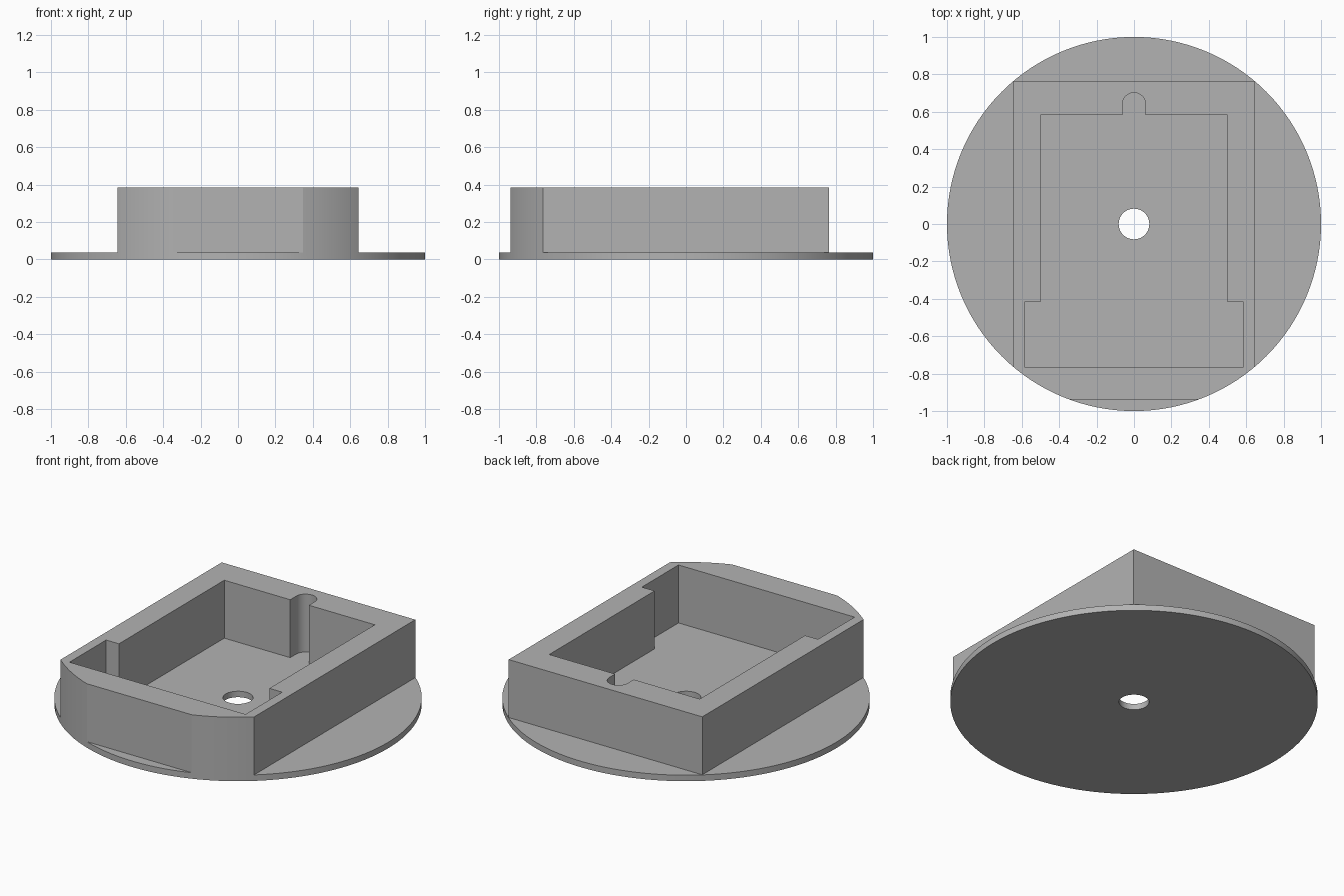
import bpy, bmesh
from math import sin, cos, pi

if "Cube" in bpy.data.objects:
    bpy.data.objects.remove(bpy.data.objects["Cube"])

FLANGE_TOP, TOP = 0.036, 0.384
HALF_W, BACK, FRONT = 0.643, 0.764, -0.937

grey = bpy.data.materials.new("plain grey")
grey.use_nodes = True
grey.diffuse_color = (0.45, 0.45, 0.45, 1)
grey.node_tree.nodes["Principled BSDF"].inputs["Base Color"].default_value = grey.diffuse_color


def arc(radius, start, end, steps, cy=0):
    angles = [start + (end - start) * i / steps for i in range(steps + 1)]
    return [(radius * cos(a), cy + radius * sin(a)) for a in angles]


def circle(radius, steps):
    return arc(radius, 0, 2 * pi, steps)[:-1]


def rectangle(x0, x1, y0, y1):
    return [(x0, y0), (x1, y0), (x1, y1), (x0, y1)]


def prism(name, outline, z0, z1):
    """Extrude a closed outline from z0 to z1."""
    bm = bmesh.new()
    base = bm.faces.new([bm.verts.new((x, y, z0)) for x, y in outline])
    side = bmesh.ops.extrude_face_region(bm, geom=[base])
    bmesh.ops.translate(bm, vec=(0, 0, z1 - z0),
                        verts=[v for v in side["geom"] if isinstance(v, bmesh.types.BMVert)])
    bmesh.ops.recalc_face_normals(bm, faces=bm.faces[:])
    mesh = bpy.data.meshes.new(name)
    bm.to_mesh(mesh)
    bm.free()
    mesh.materials.append(grey)
    obj = bpy.data.objects.new(name, mesh)
    bpy.context.collection.objects.link(obj)
    return obj


def cut(body, outline, z0, z1):
    """Subtract a prism from the body, then discard the cutter."""
    cutter = prism("cutter", outline, z0, z1)
    cutter.hide_render = True
    mod = body.modifiers.new("cut", "BOOLEAN")
    mod.operation, mod.solver, mod.object = "DIFFERENCE", "EXACT", cutter
    bpy.context.view_layer.objects.active = body
    bpy.ops.object.modifier_apply(modifier=mod.name)
    bpy.data.objects.remove(cutter)


# Round solid, trimmed to a rectangular housing above the thin flange
body = prism("flanged_housing", circle(1, 128), 0, TOP)
for trim in (rectangle(HALF_W, 2, -2, 2), rectangle(-2, -HALF_W, -2, 2),
             rectangle(-2, 2, BACK, 2), rectangle(-2, 2, -2, FRONT)):
    cut(body, trim, FLANGE_TOP, 1)

# Stepped pocket with a rounded cable notch at the back
right_side = [(0.585, -0.764), (0.585, -0.416), (0.5, -0.416), (0.5, 0.584), (0.062, 0.584)]
left_side = [(-x, y) for x, y in reversed(right_side)]
notch = arc(0.062, 0, pi, 20, cy=0.64)
cut(body, right_side + notch + left_side, FLANGE_TOP, 1)

# Central through hole
cut(body, circle(0.082, 40), -1, 1)

# Smooth the round walls, keep every corner crisp
bpy.ops.object.select_all(action="DESELECT")
body.select_set(True)
bpy.context.view_layer.objects.active = body
bpy.ops.object.shade_smooth_by_angle(angle=pi / 9)
